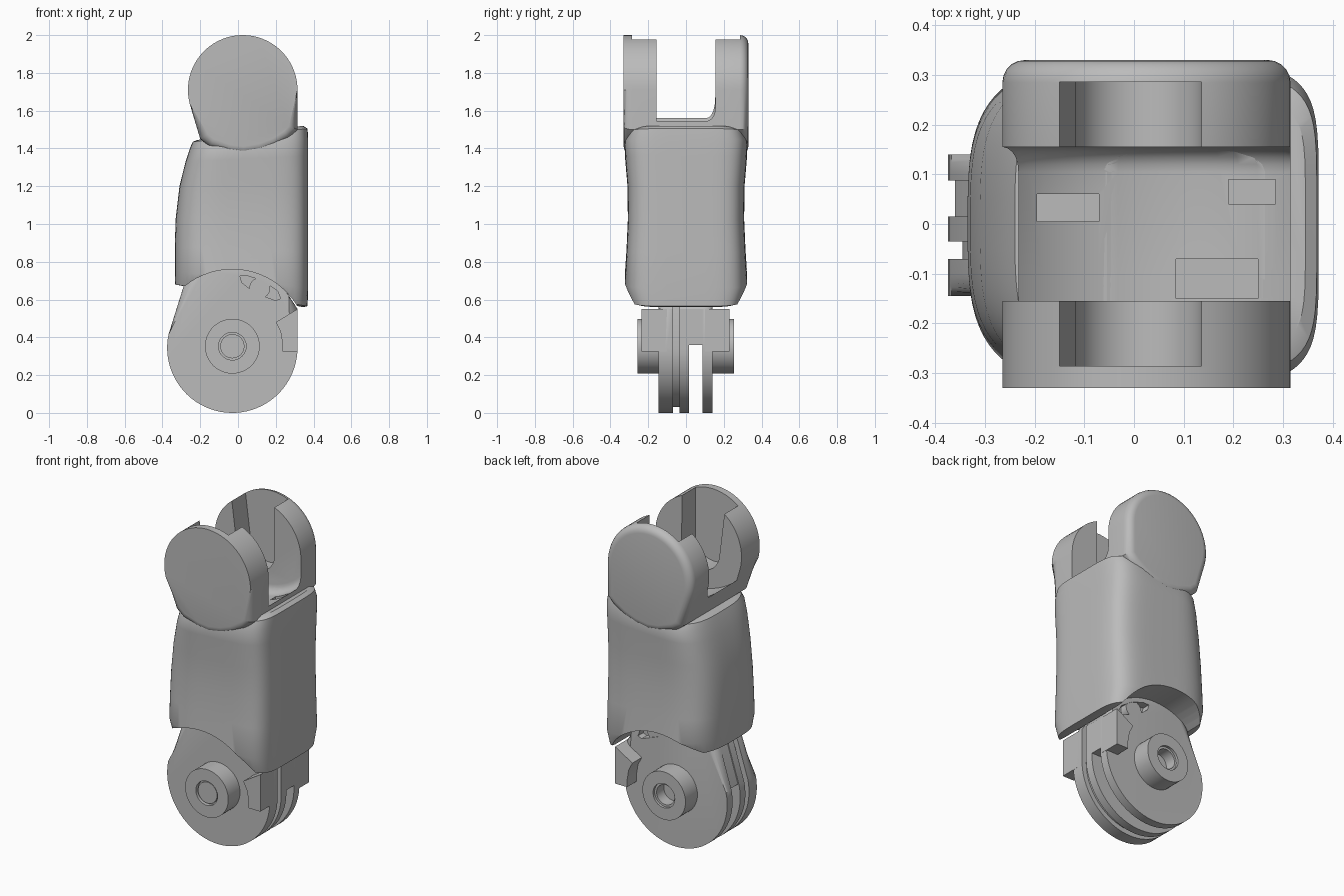
import bpy, bmesh, math

cube = bpy.data.objects.get("Cube")
if cube:
    bpy.data.objects.remove(cube, do_unlink=True)

grey = bpy.data.materials.new("plain_grey")
grey.use_nodes = True
grey.diffuse_color = (0.5, 0.5, 0.5, 1)
grey.node_tree.nodes["Principled BSDF"].inputs["Base Color"].default_value = (0.5, 0.5, 0.5, 1)


def finish(bm, name):
    """Turn a bmesh into a shaded object."""
    bmesh.ops.recalc_face_normals(bm, faces=bm.faces)
    mesh = bpy.data.meshes.new(name)
    bm.to_mesh(mesh)
    bm.free()
    mesh.materials.append(grey)
    obj = bpy.data.objects.new(name, mesh)
    bpy.context.collection.objects.link(obj)
    shade(mesh)
    return obj


def shade(mesh):
    mesh.shade_smooth()
    mesh.set_sharp_from_angle(angle=math.radians(32))


def arc(cx, cz, r, a0, a1, n=32):
    angles = [math.radians(a0 + (a1 - a0) * i / n) for i in range(n + 1)]
    return [(cx + r * math.cos(a), cz + r * math.sin(a)) for a in angles]


def prism(name, pts, y0, y1, round0=0, round1=0):
    """Extrude an xz outline along y, rounding the rim of either end."""
    bm = bmesh.new()
    ends = [[bm.verts.new((x, y, z)) for x, z in pts] for y in (y0, y1)]
    n = len(pts)
    for i in range(n):
        j = (i + 1) % n
        bm.faces.new((ends[0][i], ends[0][j], ends[1][j], ends[1][i]))
    caps = [bm.faces.new(e) for e in ends]
    rims = [list(c.edges) for c in caps]
    for edges, size in zip(rims, (round0, round1)):
        if size:
            bmesh.ops.bevel(bm, geom=edges, offset=size, segments=5,
                            profile=0.5, affect='EDGES', clamp_overlap=False)
    return finish(bm, name)


def box(name, x0, x1, y0, y1, z0, z1):
    return prism(name, [(x0, z0), (x1, z0), (x1, z1), (x0, z1)], y0, y1)


def cut(obj, cutters):
    """Subtract the cutters and bake the result."""
    for c in cutters:
        c.hide_render = True
        m = obj.modifiers.new("cut", 'BOOLEAN')
        m.operation, m.solver, m.object = 'DIFFERENCE', 'EXACT', c
    graph = bpy.context.evaluated_depsgraph_get()
    mesh = bpy.data.meshes.new_from_object(obj.evaluated_get(graph))
    obj.modifiers.clear()
    obj.data = mesh
    shade(mesh)


def lathe(name, cx, cz, profile, n=48):
    """Revolve (radius, y) pairs about a y axis, closing both ends."""
    bm = bmesh.new()
    rings = []
    for r, y in profile:
        rings.append([bm.verts.new((x, y, z)) for x, z in arc(cx, cz, r, 0, 360, n)[:-1]])
    for a, b in zip(rings, rings[1:]):
        for i in range(n):
            j = (i + 1) % n
            bm.faces.new((a[i], a[j], b[j], b[i]))
    bm.faces.new(rings[0])
    bm.faces.new(rings[-1])
    return finish(bm, name)


# Sleeve body: slanted sections (z left, z right, x left, x right, half depth)
sections = [
    (.675, .56, -.31, .345, .27), (.68, .565, -.333, .368, .295),
    (.75, .66, -.335, .372, .325), (.88, .85, -.335, .372, .315),
    (1.03, 1.02, -.33, .372, .308), (1.2, 1.2, -.31, .372, .31),
    (1.33, 1.36, -.278, .372, .322), (1.40, 1.45, -.255, .372, .325),
    (1.435, 1.505, -.24, .368, .305), (1.445, 1.52, -.215, .345, .27)]
bm = bmesh.new()
rings = []
count = 72
for zl, zr, xl, xr, hy in sections:
    ring = []
    for i in range(count):
        t = 2 * math.pi * (i + 0.5) / count
        c, s = math.cos(t), math.sin(t)
        power = 2 / (5.5 if c > 0 else 3.4)
        x = (xr if c > 0 else xl) * abs(c) ** power
        y = math.copysign(hy * abs(s) ** power, s)
        ring.append(bm.verts.new((x, y, zl + (zr - zl) * (x - xl) / (xr - xl))))
    rings.append(ring)
for a, b in zip(rings, rings[1:]):
    for i in range(count):
        j = (i + 1) % count
        bm.faces.new((a[i], a[j], b[j], b[i]))
bm.faces.new(rings[0])
bm.faces.new(rings[-1])
body = finish(bm, "sleeve_body")

# Fork with two round ears
ear = arc(.025, 1.71, .29, 0, 195, 40) + [
    (-.2, 1.45), (-.15, 1.41), (-.05, 1.375), (.03, 1.365),
    (.12, 1.38), (.2, 1.41), (.27, 1.455), (.315, 1.5)]
fork = prism("fork_ears", ear, -.33, .33, .045, .045)

# Cutters: gap between ears, ear pockets, floor slots, lower arch
gap = prism("gap_cutter", arc(.05, 1.87, .42, 180, 360) + [(.47, 2.3), (-.37, 2.3)],
            -.155, .155, .05, .05)
pocket = [(-.17, 2.1)] + arc(.01, 1.69, .128, 180, 360, 20) + [(.135, 2.1)]
pockets = [prism("pocket_cutter", pocket, s * .1, s * .286) for s in (-1, 1)]
slots = [box("slot_cutter", -.195, -.07, .005, .06, 1.42, 1.7),
         box("slot_cutter", .19, .285, .04, .09, 1.44, 1.7),
         box("slot_cutter", .085, .25, -.15, -.07, 1.43, 1.7)]
arch = prism("arch_cutter", arc(-.03, .36, .4, 0, 360, 64)[:-1], -.6, .6)
cut(fork, [gap] + pockets + slots)
cut(body, [gap, arch] + slots)

# Layered tongue of the lower joint


def tongue(r, low=0):
    left = -.03 - r
    return arc(-.03, .345, r, 168, 360, 40) + [
        (-.03 + r, .55), (.27, .62), (.18, .8), (-.2, .8), (left + .09, .68)]


front = prism("tongue_front", tongue(.345), -.145, -.07, .045, 0)
prism("tongue_groove", tongue(.315), -.075, -.03)
prism("tongue_middle", tongue(.345), -.035, .015)
back = prism("tongue_back", tongue(.345), .088, .14, 0, .04)
prism("tongue_bridge", [(-.36, .42), (.05, .42), (.1, .36), (.315, .36), (.315, .55),
                        (.27, .62), (.18, .8), (-.2, .8), (-.28, .68)], .01, .09)

# Oblong holes with a cross pin
lens = [(.01, .725), (.02, .69), (.09, .635), (.2, .595), (.225, .605),
        (.21, .645), (.13, .7), (.05, .725)]
hole = prism("hole_cutter", lens, -.2, .2)
cut(front, [hole])
cut(back, [hole])
lathe("cross_pin", .115, .66, [(.055, -.14), (.055, .135)], 32)

# Stop blocks and pivot bosses on each side
stop = [(.2, .48), (.225, .43), (.235, .37), (.235, .325), (.315, .325), (.315, .55)]
prism("stop_block_front", stop, -.235, -.1)
prism("stop_block_back", stop, .1, .23)
lathe("pivot_boss_front", -.03, .353,
      [(.145, -.1), (.145, -.258), (.073, -.258), (.073, -.235), (.064, -.235), (.064, -.25)])
lathe("pivot_boss_back", -.03, .353,
      [(.145, .1), (.145, .255), (.073, .255), (.073, .24), (.06, .24), (.06, .17)])

for c in [gap, arch, hole] + pockets + slots:
    bpy.data.objects.remove(c, do_unlink=True)
